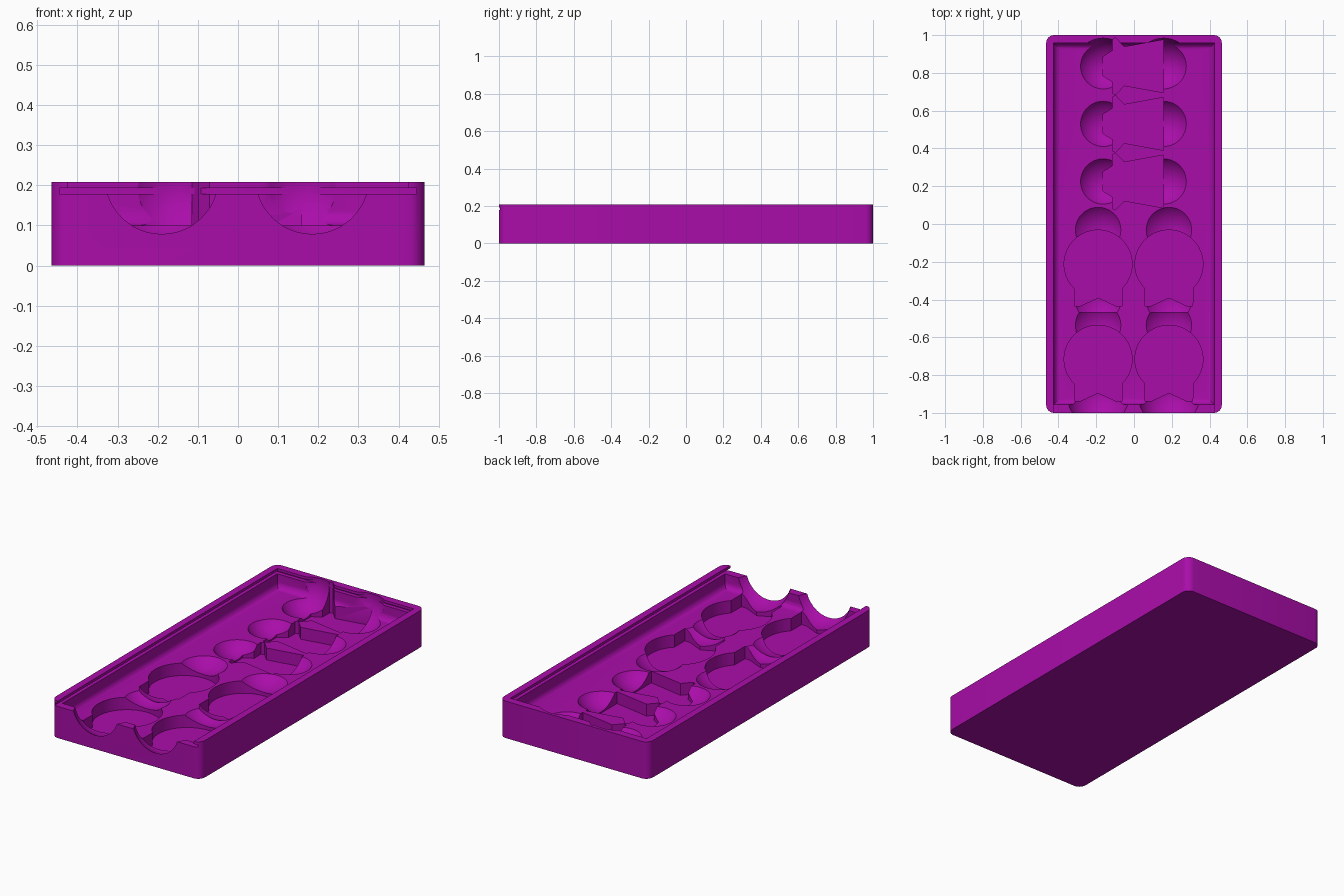
import bpy, bmesh, math
from mathutils import Matrix

if "Cube" in bpy.data.objects:
    bpy.data.objects.remove(bpy.data.objects["Cube"])

purple = bpy.data.materials.new("purple plastic")
purple.diffuse_color = (0.40, 0.004, 0.40, 1)
purple.use_nodes = True
purple.node_tree.nodes["Principled BSDF"].inputs["Base Color"].default_value = purple.diffuse_color


def make(name, bm):
    bmesh.ops.recalc_face_normals(bm, faces=bm.faces)
    me = bpy.data.meshes.new(name)
    bm.to_mesh(me)
    bm.free()
    me.materials.append(purple)
    ob = bpy.data.objects.new(name, me)
    bpy.context.collection.objects.link(ob)
    return ob


def box(name, x, y, z, edge_rule=None, radius=0.0, segments=6):
    bm = bmesh.new()
    bmesh.ops.create_cube(bm, size=1)
    for v in bm.verts:
        v.co = [r[0] if c < 0 else r[1] for c, r in zip(v.co, (x, y, z))]
    if edge_rule:
        edges = [e for e in bm.edges if edge_rule(*[v.co for v in e.verts])]
        bmesh.ops.bevel(bm, geom=edges, offset=radius, segments=segments,
                        profile=0.5, affect='EDGES')
    return make(name, bm)


def prism(name, points, z0, z1):
    bm = bmesh.new()
    face = bm.faces.new([bm.verts.new((x, y, z0)) for x, y in points])
    ext = bmesh.ops.extrude_face_region(bm, geom=[face])
    for v in ext["geom"]:
        if isinstance(v, bmesh.types.BMVert):
            v.co.z = z1
    return make(name, bm)


def ball(name, x, y, z, r):
    bm = bmesh.new()
    bmesh.ops.create_uvsphere(bm, u_segments=48, v_segments=24, radius=r,
                              matrix=Matrix.Translation((x, y, z)))
    return make(name, bm)


def cut(target, cutter):
    cutter.hide_render = True
    bpy.context.view_layer.objects.active = target
    mod = target.modifiers.new("cut", 'BOOLEAN')
    mod.operation = 'DIFFERENCE'
    mod.solver = 'EXACT'
    mod.object = cutter
    bpy.ops.object.modifier_apply(modifier=mod.name)
    bpy.data.objects.remove(cutter, do_unlink=True)


# Outer block with rounded upright corners
tray = box("tray", (-0.465, 0.465), (-1, 1), (0, 0.208),
           lambda a, b: abs(a.z - b.z) > 0.01, 0.042)

# Inner recess with rounded bottom edges
cut(tray, box("recess", (-0.425, 0.425), (-0.955, 0.957), (0.1, 0.3),
              lambda a, b: a.z < 0.2 and b.z < 0.2, 0.033))
# Sliding lid channel, open at the front
cut(tray, box("lid_groove", (-0.445, 0.445), (-1.1, 0.98), (0.178, 0.193)))
cut(tray, box("lid_opening", (-0.424, 0.424), (-1.1, 0.956), (0.185, 0.3)))

# Large pockets: round head with a notched neck, finger scoops at both ends
for x in (-0.19, 0.185):
    for top in (-0.032, -0.536):
        cy = top - 0.18
        cut(tray, ball("top_scoop", x, top, 0.22, 0.17))
        cut(tray, ball("bottom_scoop", x, top - 0.37, 0.22, 0.17))
        a0 = math.asin(-0.128 / 0.18)
        low = math.radians(-45.5)
        n = 48
        sweep = math.pi - 2 * low
        pts = [(x + 0.18 * math.cos(low + sweep * i / n),
                cy + 0.18 * math.sin(low + sweep * i / n)) for i in range(n + 1)]
        pts += [(x - 0.126, top - 0.402), (x - 0.095, top - 0.402),
                (x, top - 0.358),
                (x + 0.095, top - 0.402), (x + 0.126, top - 0.402)]
        cut(tray, prism("large_pocket", pts, 0.03, 0.3))

# Small sideways pockets: flared body with a collar and a stub
half = [(0.157, 0.14), (-0.052, 0.102), (-0.098, 0.151),
        (-0.114, 0.142), (-0.114, 0.082), (-0.165, 0.05)]
for y in (0.225, 0.53, 0.835):
    for x in (-0.163, 0.157):
        cut(tray, ball("small_scoop", x, y, 0.19, 0.15))
    pts = [(px, y + py) for px, py in half]
    pts += [(px, y - py) for px, py in reversed(half)]
    cut(tray, prism("small_pocket", pts, 0.033, 0.3))

# Smooth curved walls, keep crisp edges
bpy.ops.object.select_all(action='DESELECT')
tray.select_set(True)
bpy.context.view_layer.objects.active = tray
bpy.ops.object.shade_smooth_by_angle(angle=math.radians(25))
